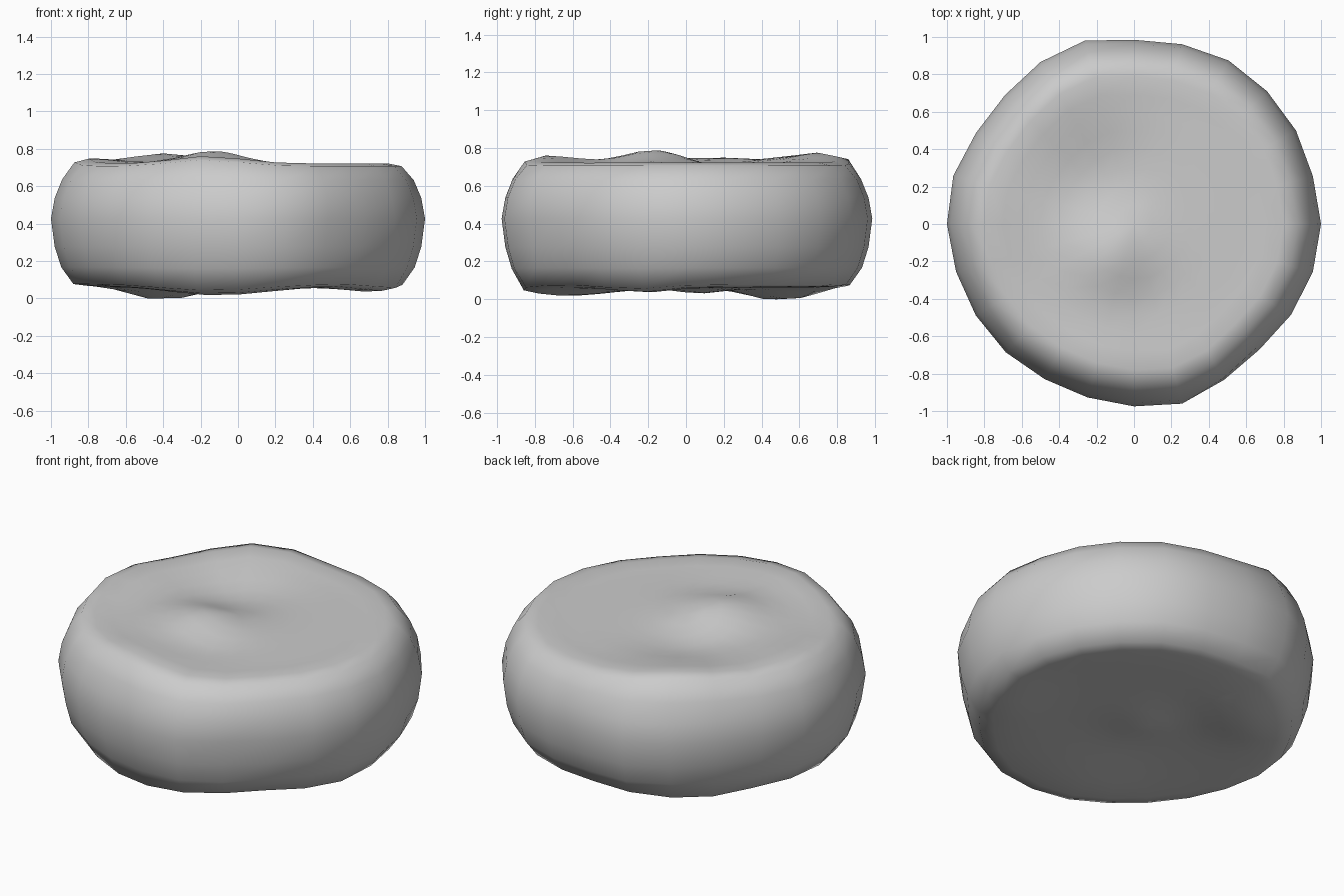
import bpy
import bmesh
import math
from mathutils import Vector

cube = bpy.data.objects.get("Cube")
if cube:
    bpy.data.objects.remove(cube, do_unlink=True)

# Uneven outline: radius at equal angle steps, counter-clockwise from +x
OUTLINE = [1.0, .99, 1.0, 1.005, 1.01, .995, .985, 1.015, 1.0, .975, .975, 1.0,
           1.0, .985, .977, .97, .957, .96, .975, .995, .975, .95, .97, .99]
# Side profile from underside edge to top edge: (radius factor, height)
PROFILE = [(.8, .07), (.88, .08), (.945, .17), (.98, .28), (1, .43),
           (.98, .54), (.94, .635), (.875, .71), (.8, .725)]
CAP_RINGS = [.7, .6, .5, .4, .3, .2, .1]
# Gentle swellings and hollows: (x, y, spread, height)
TOP_BUMPS = [(-.13, -.17, .17, .075), (-.42, .72, .24, .055), (-.15, -.72, .18, .04),
             (-.75, .1, .18, .03), (-.2, .25, .18, -.035), (.05, -.42, .14, -.02)]
BOTTOM_BUMPS = [(-.4, .5, .17, -.07), (-.1, -.65, .25, -.045), (.72, -.25, .14, -.03),
                (0, .08, .12, -.03)]
# Hollows in the flank: (x, y, z, spread, depth)
FLANK_DENTS = [(.5, -.85, .3, .16, .025), (-.75, -.6, .2, .12, .02)]


def bump_height(bumps, x, y):
    return sum(h * math.exp(-((x - bx)**2 + (y - by)**2) / (2 * s * s))
               for bx, by, s, h in bumps)


def place(factor, angle, radius, z):
    x, y = factor * radius * math.cos(angle), factor * radius * math.sin(angle)
    if z > .6:
        z += bump_height(TOP_BUMPS, x, y) * min(1, (z - .6) / .11)
    elif z < .2:
        z += bump_height(BOTTOM_BUMPS, x, y) * min(1, (.2 - z) / .12)
    else:
        for dx, dy, dz, spread, depth in FLANK_DENTS:
            gap = (Vector((x, y, z)) - Vector((dx, dy, dz))).length
            shrink = 1 - depth * math.exp(-(gap / spread)**2)
            x, y = x * shrink, y * shrink
    return Vector((x, y, z))


# Stone body: rings from the underside centre round the flank to the top centre
bm = bmesh.new()
count = len(OUTLINE)
levels = [(f, .065) for f in reversed(CAP_RINGS)] + PROFILE + [(f, .72) for f in CAP_RINGS]
rings = [[bm.verts.new(place(f, math.tau * i / count, r, z))
          for i, r in enumerate(OUTLINE)] for f, z in levels]
for low, high in zip(rings, rings[1:]):
    for i in range(count):
        j = (i + 1) % count
        bm.faces.new((low[i], low[j], high[j], high[i]))
for ring, z, flip in ((rings[0], .065, True), (rings[-1], .72, False)):
    tip = bm.verts.new(place(0, 0, 1, z))
    for i in range(count):
        a, b = ring[i], ring[(i + 1) % count]
        bm.faces.new((b, a, tip) if flip else (a, b, tip))

# Rest the stone on the ground
lowest = min(v.co.z for v in bm.verts)
bmesh.ops.translate(bm, verts=bm.verts, vec=(0, 0, -lowest))
for face in bm.faces:
    face.smooth = True
mesh = bpy.data.meshes.new("stone")
bm.to_mesh(mesh)
bm.free()

# Grey stone colour
stone_grey = bpy.data.materials.new("stone_grey")
stone_grey.use_nodes = True
colour = (.6, .6, .6, 1)
stone_grey.diffuse_color = colour
stone_grey.node_tree.nodes["Principled BSDF"].inputs["Base Color"].default_value = colour
mesh.materials.append(stone_grey)
stone = bpy.data.objects.new("stone", mesh)
bpy.context.collection.objects.link(stone)
